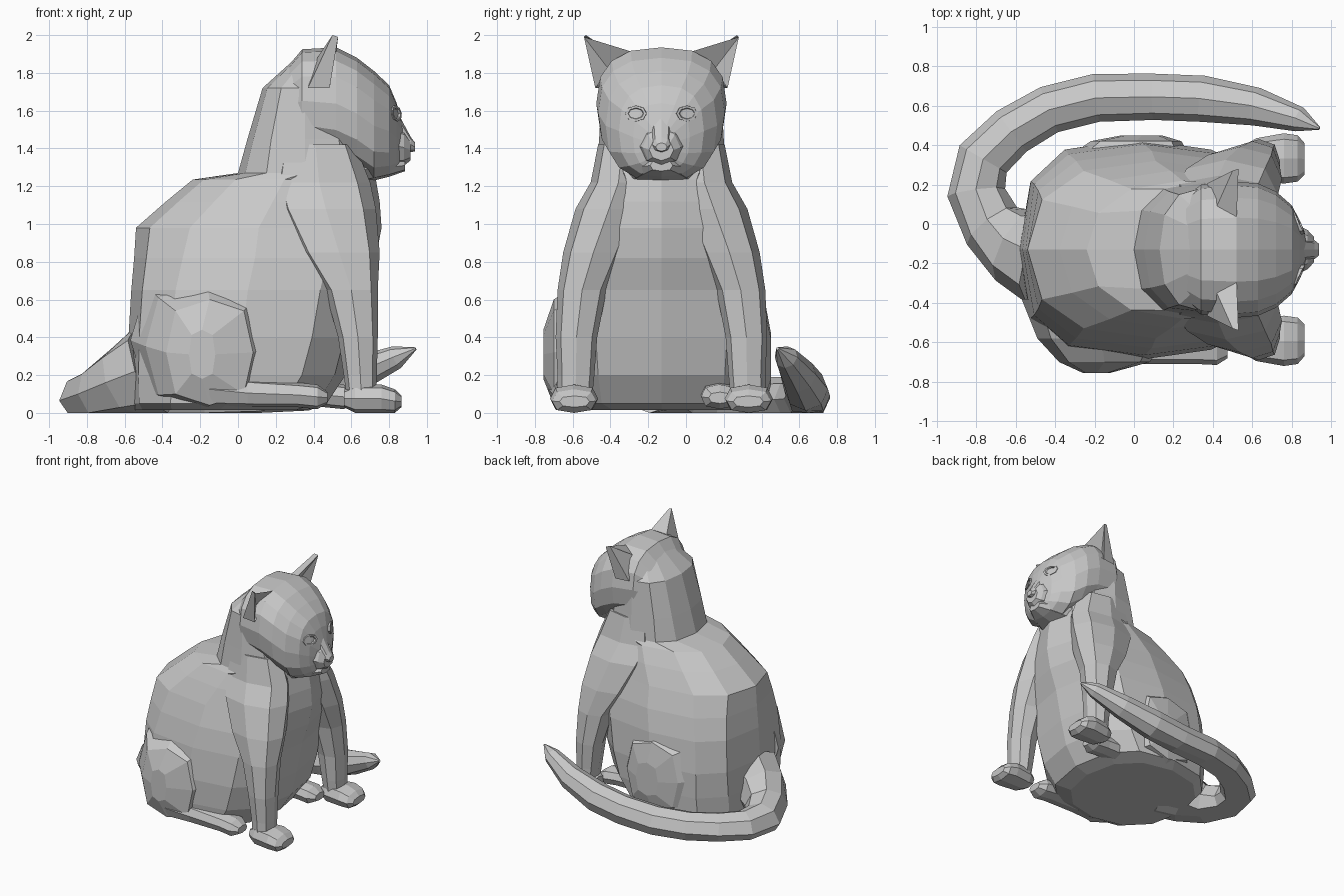
import bpy, bmesh, math
from mathutils import Vector

MID = -0.13  # y of the cat's plane of symmetry
fur = bpy.data.materials.new("grey_fur")
fur.diffuse_color = (0.58, 0.58, 0.58, 1)


def finish(name, bm):
    bmesh.ops.remove_doubles(bm, verts=bm.verts, dist=0.0005)
    bmesh.ops.recalc_face_normals(bm, faces=bm.faces)
    me = bpy.data.meshes.new(name)
    bm.to_mesh(me)
    bm.free()
    me.materials.append(fur)
    ob = bpy.data.objects.new(name, me)
    bpy.context.collection.objects.link(ob)
    return ob


def ring(axis, pos, a0, a1, b0, b1, n=12, e=2.3):
    """Superellipse across an axis; a and b are the extents on the other two axes."""
    pts = []
    for i in range(n):
        t = 2 * math.pi * i / n
        c, s = math.cos(t), math.sin(t)
        a = (a0 + a1) / 2 + (a1 - a0) / 2 * math.copysign(abs(c) ** (2 / e), c)
        b = (b0 + b1) / 2 + (b1 - b0) / 2 * math.copysign(abs(s) ** (2 / e), s)
        pts.append({"x": (pos, a, b), "y": (a, pos, b), "z": (a, b, pos)}[axis])
    return pts


def loft(name, rings, side=None):
    """Skin a list of rings. With side, y is measured outward from the middle."""
    bm = bmesh.new()
    rows = []
    for r in rings:
        rows.append([bm.verts.new((x, MID + y * (side or 1), z)) for x, y, z in r])
    n = len(rows[0])
    for p, q in zip(rows, rows[1:]):
        for i in range(n):
            j = (i + 1) % n
            bm.faces.new((p[i], p[j], q[j], q[i]))
    bm.faces.new(rows[0])
    bm.faces.new(rows[-1])
    return finish(name, bm)


# torso and neck: height, back x, front x, half width, squareness
torso = [(0.015, -0.56, 0.36, 0.47, 2.3), (0.05, -0.58, 0.47, 0.55, 2.5), (0.20, -0.585, 0.57, 0.56, 2.7),
         (0.40, -0.58, 0.62, 0.56, 2.9), (0.65, -0.565, 0.67, 0.535, 2.9), (0.82, -0.55, 0.73, 0.50, 2.7),
         (0.98, -0.54, 0.76, 0.45, 2.4), (1.12, -0.38, 0.75, 0.40, 2.3), (1.235, -0.24, 0.73, 0.35, 2.2),
         (1.27, 0.0, 0.71, 0.345, 2.5), (1.45, 0.05, 0.66, 0.33, 2.6), (1.72, 0.13, 0.58, 0.315, 2.4),
         (1.90, 0.33, 0.52, 0.17, 2.2)]
loft("torso", [ring("z", z, a, b, -w, w, 12, e) for z, a, b, w, e in torso])

# head: x, half width, bottom, top
head = [(0.15, 0.18, 1.45, 1.70), (0.34, 0.33, 1.38, 1.925), (0.52, 0.345, 1.34, 1.935),
        (0.63, 0.335, 1.29, 1.88), (0.72, 0.295, 1.23, 1.81), (0.80, 0.225, 1.25, 1.735),
        (0.84, 0.15, 1.28, 1.64), (0.87, 0.06, 1.33, 1.53)]
loft("head", [ring("x", x, -w, w, b, t, 16, 2.55) for x, w, b, t in head])

# muzzle, nose and chin
loft("muzzle", [ring("x", x, -w, w, b, t, 8, 2) for x, w, b, t in
                [(0.78, 0.15, 1.29, 1.56), (0.88, 0.10, 1.31, 1.50), (0.912, 0.065, 1.335, 1.45)]])
loft("nose", [ring("x", x, -w, w, b, t, 8, 2) for x, w, b, t in
              [(0.84, 0.06, 1.38, 1.60), (0.915, 0.048, 1.38, 1.46), (0.938, 0.03, 1.385, 1.43)]])
loft("chin", [ring("x", x, -w, w, b, t, 8, 2.5) for x, w, b, t in
              [(0.66, 0.20, 1.215, 1.36), (0.80, 0.13, 1.25, 1.35), (0.885, 0.06, 1.28, 1.34)]])

for side, tag in ((-1, "near"), (1, "far")):
    # eye: raised rim around a sunken eyeball, turned slightly outward
    eye = [(0.79, 0.06, 0.045), (0.842, 0.056, 0.042), (0.842, 0.042, 0.03), (0.832, 0.038, 0.026)]
    loft("eye_" + tag, [[(x - 0.45 * (d - 0.135) - 0.12 * (z - 1.585), d, z) for x, d, z in
                         ring("x", x, 0.135 - w, 0.135 + w, 1.585 - h, 1.585 + h, 8, 2)]
                        for x, w, h in eye], side)

    # ear: shell with a hollow facing forward
    bm = bmesh.new()
    tip, tip2, outer, inner, back, low, pit = [bm.verts.new((x, MID + side * d, z)) for x, d, z in
        [(0.53, 0.41, 1.99), (0.50, 0.40, 2.0), (0.485, 0.35, 1.72), (0.52, 0.15, 1.91),
         (0.42, 0.22, 1.88), (0.37, 0.335, 1.72), (0.45, 0.28, 1.82)]]
    for f in ((tip, outer, pit), (tip, pit, inner), (outer, inner, pit), (tip, inner, back, tip2),
              (tip2, back, low), (tip2, low, outer, tip), (back, inner, outer), (back, outer, low)):
        bm.faces.new(f)
    finish("ear_" + tag, bm)

    # front leg and shoulder: height, x extents, distance from the middle
    leg = [(0.05, 0.58, 0.73, 0.37, 0.55), (0.20, 0.56, 0.735, 0.355, 0.55),
           (0.40, 0.53, 0.74, 0.34, 0.56), (0.65, 0.46, 0.74, 0.29, 0.55),
           (0.85, 0.32, 0.75, 0.20, 0.52), (1.08, 0.20, 0.73, 0.10, 0.455),
           (1.22, 0.16, 0.70, 0.08, 0.375), (1.42, 0.20, 0.62, 0.08, 0.335)]
    loft("front_leg_" + tag, [ring("z", z, a, b, c, d, 8, 2.4) for z, a, b, c, d in leg], side)

    # front paw
    paw = [(0.56, 0.39, 0.53, 0.03, 0.12), (0.62, 0.355, 0.565, 0.0, 0.15),
           (0.76, 0.335, 0.59, 0.0, 0.15), (0.83, 0.345, 0.58, 0.0, 0.125),
           (0.865, 0.38, 0.54, 0.03, 0.09)]
    loft("front_paw_" + tag, [ring("x", x, a, b, c, d, 8, 2.6) for x, a, b, c, d in paw], side)

    # haunch: distance from the middle, x extents, z extents
    if side < 0:
        haunch = [(0.25, -0.57, 0.25, 0.02, 0.75), (0.45, -0.49, 0.16, 0.025, 0.68),
                  (0.57, -0.38, 0.08, 0.04, 0.60), (0.625, -0.26, -0.12, 0.18, 0.44)]
    else:
        haunch = [(0.25, -0.50, 0.35, 0.02, 0.72), (0.45, -0.36, 0.30, 0.025, 0.65),
                  (0.55, -0.22, 0.24, 0.04, 0.58), (0.58, -0.06, 0.14, 0.15, 0.42)]
    loft("haunch_" + tag, [ring("y", y, a, b, c, d, 8, 2.9) for y, a, b, c, d in haunch], side)

    # hind foot: the far one is tucked inward
    sh, dx = (0.0, 0.0) if side < 0 else (-0.18, 0.14)
    foot = [(-0.15, 0.38, 0.60, 0.03, 0.22), (0.05, 0.38, 0.58, 0.03, 0.18),
            (0.32, 0.39, 0.58, 0.03, 0.16), (0.42, 0.39, 0.585, 0.02, 0.15),
            (0.475, 0.43, 0.55, 0.05, 0.11)]
    loft("hind_foot_" + tag, [ring("x", x + dx, a + sh, b + sh, c, d, 8, 2.5)
                              for x, a, b, c, d in foot], side)

# tail: centre line x, y, z and radius
tail = [(-0.46, -0.16, 0.22, 0.25), (-0.60, -0.11, 0.16, 0.20), (-0.72, -0.01, 0.10, 0.155),
        (-0.80, 0.16, 0.065, 0.145), (-0.765, 0.33, 0.06, 0.135), (-0.62, 0.47, 0.065, 0.125),
        (-0.43, 0.58, 0.07, 0.12), (-0.19, 0.64, 0.075, 0.12), (0.10, 0.645, 0.09, 0.115),
        (0.35, 0.635, 0.125, 0.115), (0.62, 0.595, 0.20, 0.095), (0.84, 0.53, 0.295, 0.062),
        (0.94, 0.485, 0.34, 0.008)]
rings = []
for i, (x, y, z, r) in enumerate(tail):
    a, b = tail[max(i - 1, 0)], tail[min(i + 1, len(tail) - 1)]
    t = (Vector(b[:3]) - Vector(a[:3])).normalized()
    u = t.cross(Vector((0, 0, 1))).normalized()
    v = u.cross(t)
    c = Vector((x, y - MID, z))
    row = []
    for k in range(8):
        w = 2 * math.pi * k / 8
        p = c + u * r * 1.02 * math.cos(w) + v * r * math.sin(w)
        p.z = max(p.z, 0.0)
        row.append(tuple(p))
    rings.append(row)
loft("tail", rings)
